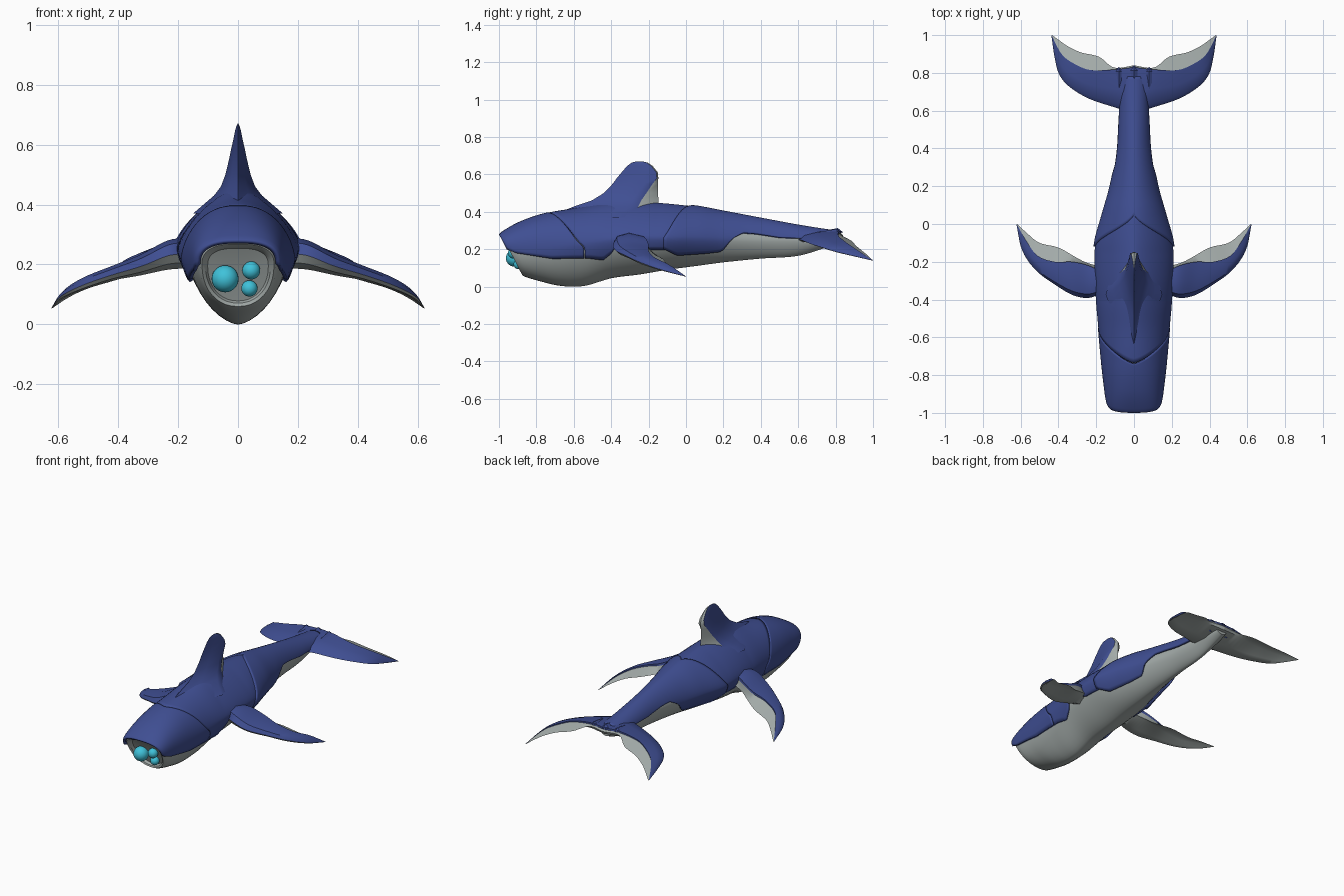
import bpy, bmesh, math
from mathutils import Vector

if "Cube" in bpy.data.objects:
    bpy.data.objects.remove(bpy.data.objects["Cube"])


def material(name, col):
    m = bpy.data.materials.new(name)
    m.diffuse_color = (*col, 1)
    m.use_nodes = True
    m.node_tree.nodes["Principled BSDF"].inputs["Base Color"].default_value = m.diffuse_color
    return m


BLUE = material("armour blue", (0.05, 0.077, 0.29))
GREY = material("hull grey", (0.36, 0.40, 0.39))
CYAN = material("eye cyan", (0.05, 0.54, 0.70))


def make(name, verts, faces, mats, idx=None):
    me = bpy.data.meshes.new(name)
    me.from_pydata([tuple(v) for v in verts], [], faces)
    for m in mats:
        me.materials.append(m)
    if idx:
        for p, i in zip(me.polygons, idx):
            p.material_index = i
    bm = bmesh.new()
    bm.from_mesh(me)
    bmesh.ops.remove_doubles(bm, verts=bm.verts, dist=0.0004)
    bmesh.ops.recalc_face_normals(bm, faces=bm.faces)
    bm.to_mesh(me)
    bm.free()
    ob = bpy.data.objects.new(name, me)
    bpy.context.collection.objects.link(ob)
    return ob


def lin(tab, y):
    if y <= tab[0][0]:
        return tab[0][1]
    for a, b in zip(tab, tab[1:]):
        if y <= b[0]:
            return a[1] + (b[1] - a[1]) * (y - a[0]) / (b[0] - a[0])
    return tab[-1][1]


def smooth(tab, y):
    """Cubic interpolation of table rows keyed by their first number."""
    y = min(max(y, tab[0][0]), tab[-1][0])
    k = 0
    while k < len(tab) - 2 and y > tab[k + 1][0]:
        k += 1
    a, b = tab[k], tab[k + 1]
    p, q = tab[max(k - 1, 0)], tab[min(k + 2, len(tab) - 1)]
    h = b[0] - a[0]
    u = (y - a[0]) / h
    out = []
    for c in range(1, len(a)):
        m0 = (b[c] - p[c]) / (b[0] - p[0]) * h
        m1 = (q[c] - a[c]) / (q[0] - a[0]) * h
        out.append((2*u**3 - 3*u*u + 1) * a[c] + (u**3 - 2*u*u + u) * m0
                   + (3*u*u - 2*u**3) * b[c] + (u**3 - u*u) * m1)
    return out


# Body stations: y, top z, half width, z of widest point, bottom z
BODY = [(-1, .265, .122, .20, .065), (-.97, .285, .137, .20, .052), (-.85, .342, .153, .20, .025),
        (-.72, .386, .166, .21, .005), (-.55, .418, .18, .23, .003), (-.4, .445, .193, .25, .045),
        (-.25, .445, .2, .26, .065), (-.1, .435, .195, .26, .09), (.05, .418, .155, .26, .11),
        (.2, .39, .113, .255, .13), (.4, .352, .078, .25, .15), (.6, .315, .063, .25, .165),
        (.75, .291, .055, .25, .21), (.82, .282, .04, .255, .24)]


def upper_n(y):
    return lin([(-1, 2.7), (-.72, 2), (-.4, 1.42), (-.15, 1.42), (.1, 1.7), (.8, 1.9)], y)


def lower_n(y):
    return lin([(-1, 2.2), (-.85, 1.85), (-.6, 1.6), (.8, 1.6)], y)


def skin(y, t, off=0.0):
    """Point on the body: t = 0 at the top, 0.5 widest, 1 at the keel."""
    zt, w, zw, zb = smooth(BODY, y)
    s = -1 if t < 0 else 1
    t = abs(t)
    if t < .5:
        n = 2 / upper_n(y)
        x, z = math.sin(t*math.pi)**n, zw + (zt + off - zw) * math.cos(t*math.pi)**n
    else:
        n, b = 2 / lower_n(y), (t - .5) * math.pi
        x, z = max(math.cos(b), 0)**n, zw - (zw - zb) * math.sin(b)**n
    shear = .55 * min(max((-.6 - y) / .4, 0), 1)
    return Vector((s * x * (w + off), y + shear * (.27 - z), z))


def t_at(y, z):
    zt, w, zw, zb = smooth(BODY, y)
    if z < zw:
        return .5 + math.asin(min(((zw - z) / (zw - zb))**(lower_n(y) / 2), 1)) / math.pi
    return math.acos(min(((z - zw) / (zt - zw))**(upper_n(y) / 2), 1)) / math.pi


# Grey hull with a recessed face
NY, NT = 56, 40
verts, faces = [], []
rings = [[skin(-.975 + 1.785 * i / NY, -1 + 2 * j / NT, -.009) for j in range(NT)] for i in range(NY + 1)]
first = rings[0]
mid = sum(first, Vector()) / NT
for k, d in ((.95, -.008), (.86, .0), (.8, .02), (.35, .026), (.001, .026)):
    rings.insert(0, [mid + (v - mid) * k + Vector((0, d, 0)) for v in first])
for r in rings:
    verts += r
for i in range(len(rings) - 1):
    for j in range(NT):
        k = (j + 1) % NT
        faces.append((i*NT + j, i*NT + k, (i+1)*NT + k, (i+1)*NT + j))
faces.append([(len(rings) - 1) * NT + j for j in range(NT)])
make("hull", verts, faces, [GREY])


# Blue armour plates wrapped over the hull
def plate(name, y0, y1, edge, off, ny=36, nt=36):
    verts, faces = [], []
    for i in range(ny + 1):
        s = i / ny
        yn = y0(.5) + (y1(.5) - y0(.5)) * s
        tm = t_at(yn, lin(edge, yn))
        for j in range(nt + 1):
            t = (2 * j / nt - 1) * tm
            a, b = y0(abs(t)), y1(abs(t))
            verts.append(skin(a + (b - a) * s, t, off))
    for i in range(ny):
        for j in range(nt):
            k = i * (nt + 1) + j
            faces.append((k, k + 1, k + nt + 2, k + nt + 1))
    ob = make(name, verts, faces, [BLUE])
    m = ob.modifiers.new("thickness", 'SOLIDIFY')
    m.thickness, m.offset = .014, 0


def neck(t):
    return -.72 + .175 * min(t / .55, 1)**1.3


def waist(t):
    return .05 - .17 * min(t / .48, 1)**.85


plate("head_plate", lambda t: -.992, neck,
      [(-1, .205), (-.95, .18), (-.85, .165), (-.75, .15), (-.5, .15)], .004)
plate("shoulder_plate", lambda t: neck(t) + .004, lambda t: waist(t) + .03,
      [(-.54, .15), (-.46, .14), (-.41, .18), (-.37, .25), (-.3, .25), (-.24, .2), (-.1, .2)], .002)
plate("rear_plate", waist, lambda t: .78,
      [(-.12, .205), (-.05, .17), (.1, .18), (.19, .19), (.24, .25), (.29, .285),
       (.36, .28), (.5, .26), (.8, .25)], .01, 48)

# Dorsal fin: z, leading y, blue/grey seam y, trailing y, half thickness
FIN = [(.37, -.72, -.29, -.13, .15), (.40, -.67, -.275, -.14, .115), (.43, -.595, -.255, -.145, .08),
       (.46, -.505, -.24, -.147, .057), (.5, -.44, -.212, -.15, .042), (.55, -.392, -.178, -.15, .03),
       (.58, -.37, -.156, -.148, .024), (.61, -.345, -.158, -.15, .017), (.645, -.315, -.185, -.178, .01),
       (.663, -.29, -.21, -.205, .005), (.67, -.265, -.235, -.233, .001)]
verts, faces, idx = [], [], []
for z, a, g, b, h in FIN:
    half = [(0, a), (.5 * h, a + (g - a) * .4), (h, a + (g - a) * .8), (.85 * h, g)]
    verts += [(x, y, z) for x, y in half] + [(0, b, z)] + [(-x, y, z) for x, y in half[:0:-1]]
for i in range(len(FIN) - 1):
    for j in range(8):
        k = (j + 1) % 8
        faces.append((i*8 + j, i*8 + k, i*8 + 8 + k, i*8 + 8 + j))
        idx.append(1 if j in (3, 4) else 0)
faces.append([(len(FIN) - 1) * 8 + j for j in range(8)])
idx.append(0)
make("dorsal_fin", verts, faces, [BLUE, GREY], idx)


# Side fins: leading, seam and trailing point plus thickness per station
def wing(name, stations, side):
    rows = [(i, *l, *b, *t, h) for i, (l, b, t, h) in enumerate(stations)]
    n = (len(rows) - 1) * 5
    verts, faces, idx = [], [], []
    for i in range(n + 1):
        r = smooth(rows, i / 5)
        L, B, T, h = Vector(r[:3]), Vector(r[3:6]), Vector(r[6:9]), max(r[9], .002)
        up = Vector((0, 0, h / 2))
        ring = [L, L.lerp(B, .12) + up * .75, L.lerp(B, .5) + up * 1.05, B + up * .7, B + up * .3, T,
                B - up * .6, L.lerp(B, .5) - up, L.lerp(B, .12) - up * .6]
        verts += [(v.x * side, v.y, v.z) for v in ring]
    for i in range(n):
        for j in range(9):
            k = (j + 1) % 9
            faces.append((i*9 + j, i*9 + k, i*9 + 9 + k, i*9 + 9 + j))
            idx.append(0 if j < 4 else 1)
    faces += [list(range(9)), [n * 9 + j for j in range(9)]]
    make(name, verts, faces, [BLUE, GREY], idx + [1, 1])


PECTORAL = [((.16, -.35, .235), (.16, -.26, .24), (.16, -.23, .22), .1),
            ((.23, -.39, .23), (.24, -.22, .23), (.25, -.205, .20), .095),
            ((.32, -.378, .195), (.33, -.2, .20), (.31, -.175, .175), .068),
            ((.42, -.32, .165), (.42, -.2, .175), (.40, -.125, .15), .048),
            ((.52, -.245, .13), (.51, -.168, .142), (.50, -.1, .12), .04),
            ((.592, -.14, .093), (.57, -.09, .108), (.565, -.05, .09), .026),
            ((.622, -.003, .055), (.62, -.002, .055), (.618, 0, .055), .003)]
FLUKE = [((0, .58, .25), (0, .83, .275), (0, .84, .275), .06),
         ((.085, .612, .25), (.105, .818, .278), (.105, .828, .275), .05),
         ((.235, .662, .23), (.23, .815, .26), (.185, .885, .245), .035),
         ((.34, .725, .21), (.31, .845, .235), (.28, .908, .22), .03),
         ((.395, .79, .19), (.37, .885, .208), (.345, .938, .195), .024),
         ((.42, .88, .168), (.405, .935, .178), (.39, .968, .17), .015),
         ((.437, .997, .14), (.435, .998, .14), (.433, 1, .14), .003)]
for side, tag in ((1, "right"), (-1, "left")):
    wing(tag + "_pectoral_fin", PECTORAL, side)
    wing(tag + "_tail_fluke", FLUKE, side)

# Small pointed scales over the tail joint
for i, (x, y, s) in enumerate(((0, .79, 1.1), (-.08, .79, .9), (.08, .79, .9))):
    pts = [(-.03, -.09, -.012), (.03, -.09, -.012), (.035, .02, -.01), (0, .045, 0), (-.035, .02, -.01),
           (0, -.09, .0), (0, .02, .02)]
    make("tail_scale_%d" % i, [(x + a*s, y + b*s, .291 + c*s) for a, b, c in pts],
         [(0, 1, 5), (1, 2, 6, 5), (2, 3, 6), (3, 4, 6), (4, 0, 5, 6), (4, 3, 2, 1, 0)], [BLUE])

# Three eyes set in the face
for name, loc, r in (("large_eye", (-.043, -.918, .152), .045), ("upper_eye", (.044, -.922, .18), .03),
                     ("lower_eye", (.038, -.895, .12), .027)):
    bpy.ops.mesh.primitive_uv_sphere_add(segments=24, ring_count=14, radius=r, location=loc)
    bpy.context.object.name = name
    bpy.context.object.data.materials.append(CYAN)

for ob in bpy.context.scene.objects:
    ob.select_set(True)
    bpy.context.view_layer.objects.active = ob
bpy.ops.object.shade_smooth_by_angle(angle=math.radians(35))
